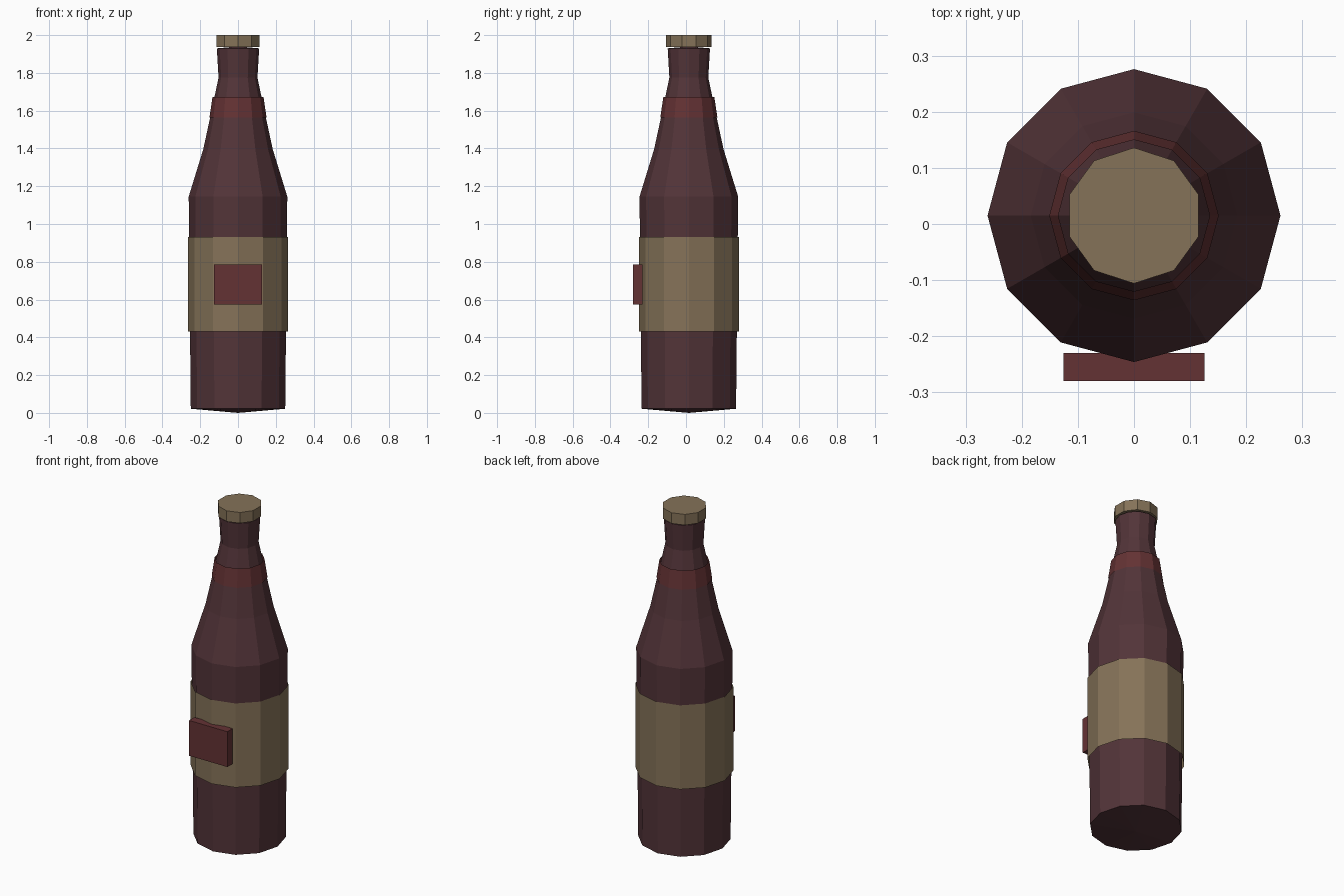
import bpy, bmesh, math

if "Cube" in bpy.data.objects:
    bpy.data.objects.remove(bpy.data.objects["Cube"])

AXIS_Y = 0.015  # the bottle axis sits slightly behind the origin


def material(name, rgb):
    m = bpy.data.materials.new(name)
    m.diffuse_color = (*rgb, 1)
    m.use_nodes = True
    m.node_tree.nodes["Principled BSDF"].inputs["Base Color"].default_value = m.diffuse_color
    return m


glass = material("dark_glass", (0.085, 0.034, 0.040))
paper = material("tan_paper", (0.235, 0.170, 0.098))
red = material("red_paper", (0.127, 0.032, 0.034))


def finish(bm, name, mat):
    bmesh.ops.recalc_face_normals(bm, faces=bm.faces)
    me = bpy.data.meshes.new(name)
    bm.to_mesh(me)
    bm.free()
    me.materials.append(mat)
    ob = bpy.data.objects.new(name, me)
    bpy.context.collection.objects.link(ob)
    return ob


def lathe(name, profile, sides, mat):
    """Revolve (radius, z) points; radius 0 makes a single pole vertex."""
    bm = bmesh.new()
    rings = []
    for r, z in profile:
        n = sides if r > 0 else 1
        ring = []
        for i in range(n):
            a = math.pi / 2 + 2 * math.pi * i / sides
            ring.append(bm.verts.new((r * math.cos(a), AXIS_Y + r * math.sin(a), z)))
        rings.append(ring)
    for lo, hi in zip(rings, rings[1:]):
        for i in range(sides):
            j = (i + 1) % sides
            quad = [lo[i % len(lo)], lo[j % len(lo)], hi[j % len(hi)], hi[i % len(hi)]]
            bm.faces.new(list(dict.fromkeys(quad)))
    return finish(bm, name, mat)


# Bottle body with shallow conical base and closed mouth
lathe("bottle_body", [(0, 0.0), (0.25, 0.022), (0.261, 1.145), (0.184, 1.395),
                      (0.144, 1.58), (0.103, 1.775), (0.112, 1.93), (0, 1.94)], 12, glass)

# Open paper sleeves around body and neck
lathe("main_label", [(0.265, 0.43), (0.265, 0.93)], 12, paper)
lathe("neck_band", [(0.151, 1.565), (0.135, 1.672)], 12, red)

# Ten-sided cap
lathe("cap", [(0, 1.936), (0.121, 1.936), (0.121, 2.0), (0, 2.0)], 10, paper)

# Raised red block on the front of the label
bm = bmesh.new()
bmesh.ops.create_cube(bm, size=1)
bmesh.ops.scale(bm, vec=(0.252, 0.05, 0.21), verts=bm.verts)
bmesh.ops.translate(bm, vec=(0, -0.255, 0.68), verts=bm.verts)
finish(bm, "label_badge", red)
